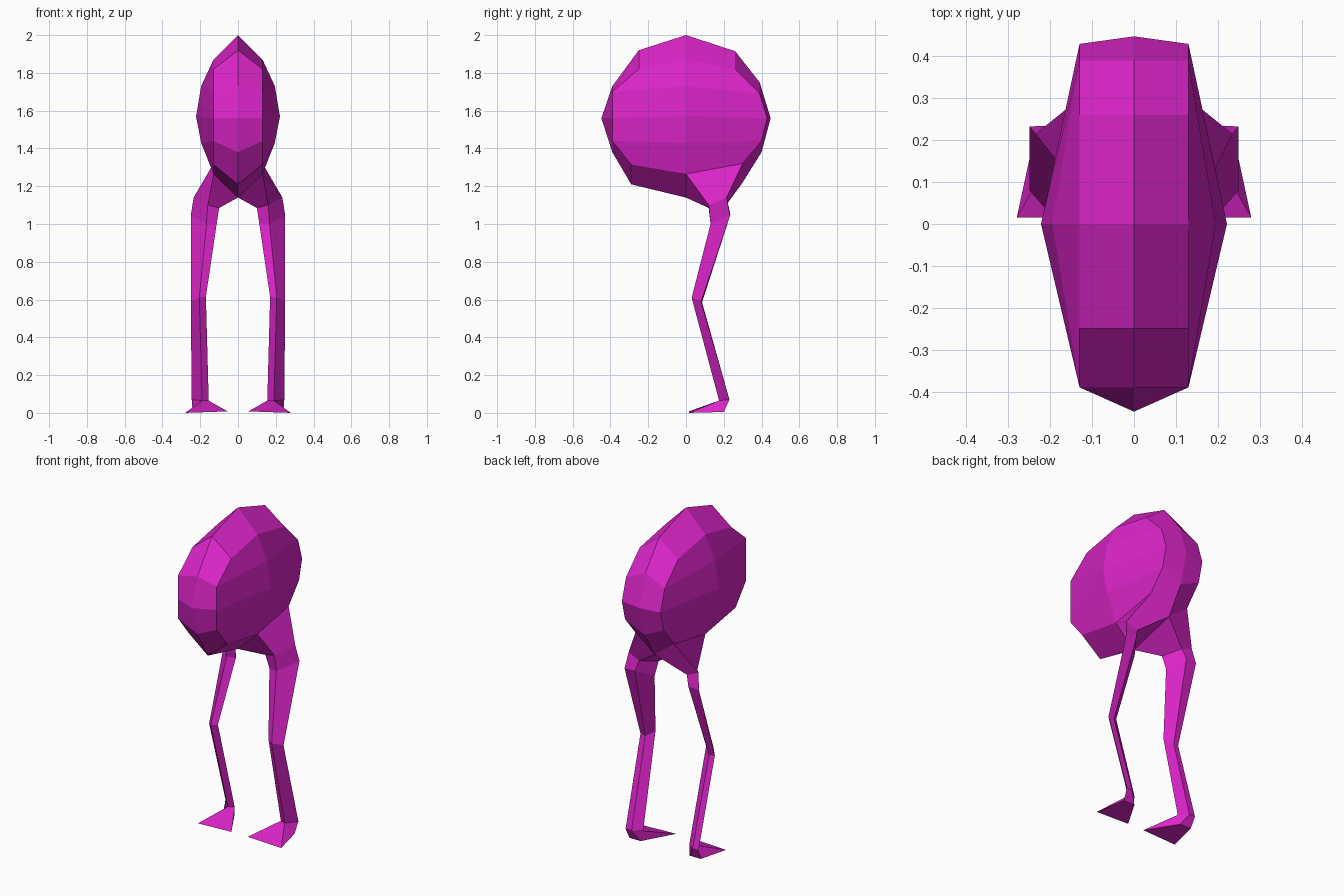
import bpy, bmesh
from mathutils import Vector

cube = bpy.data.objects.get("Cube")
if cube:
    bpy.data.objects.remove(cube)

# Single flat colour
magenta = bpy.data.materials.new("magenta")
magenta.use_nodes = True
colour = (0.71, 0.018, 0.58, 1)
magenta.diffuse_color = colour
bsdf = next(n for n in magenta.node_tree.nodes if n.type == 'BSDF_PRINCIPLED')
bsdf.inputs["Base Color"].default_value = colour


def make_object(name, polygons):
    """Flat-shaded object from polygons given by corner positions."""
    bm = bmesh.new()
    for poly in polygons:
        bm.faces.new([bm.verts.new(p) for p in poly])
    bmesh.ops.remove_doubles(bm, verts=bm.verts, dist=0.0005)
    bmesh.ops.recalc_face_normals(bm, faces=bm.faces)
    mesh = bpy.data.meshes.new(name)
    bm.to_mesh(mesh)
    bm.free()
    mesh.materials.append(magenta)
    obj = bpy.data.objects.new(name, mesh)
    bpy.context.collection.objects.link(obj)
    return obj


def flip(polygons):
    return [[Vector((-p[0], p[1], p[2])) for p in reversed(poly)] for poly in polygons]


# Body profiles as (y, z): centre ridge and side loop, from the top round the front
RIDGE = [(0, 2), (-.25, 1.92), (-.39, 1.73), (-.448, 1.56), (-.39, 1.38), (-.29, 1.21),
         (0, 1.14), (.30, 1.22), (.40, 1.38), (.448, 1.56), (.39, 1.75), (.26, 1.915)]
SIDE = [(0, 1.87), (-.25, 1.82), (-.39, 1.70), (-.39, 1.56), (-.39, 1.44), (-.29, 1.315),
        (0, 1.265), (.30, 1.32), (.40, 1.44), (.43, 1.56), (.39, 1.69), (.26, 1.82)]
r = [Vector((0, y, z)) for y, z in RIDGE]
s = [Vector((.13, y, z)) for y, z in SIDE]
m1, m2, m3 = [Vector((x, 0, z)) for x, z in ((.195, 1.73), (.222, 1.57), (.195, 1.43))]

HIP = 6  # strip section left open where the leg grows out
half = [[r[i], s[i], s[(i + 1) % 12], r[(i + 1) % 12]] for i in range(12) if i != HIP]
for k in (1, -1):  # front and back halves of the flank
    a = [s[(k * i) % 12] for i in range(7)]
    half += [[a[0], a[1], a[2], m1], [m1, a[2], a[3], m2],
             [m2, a[3], a[4], m3], [m3, a[4], a[5], a[6]]]
make_object("body", half + flip(half))

# Leg rings, each: front, outer, back, inner corner
rings = [
    [s[6], s[7], r[7], r[6]],                                                      # hip
    [(.16, .12, 1.10), (.235, .215, 1.14), (.16, .22, 1.11), (.10, .12, 1.085)],   # thigh top
    [(.167, .13, 1.00), (.25, .233, 1.045), (.18, .235, 1.05), (.113, .14, 1.00)],
    [(.205, .03, .61), (.25, .08, .59), (.215, .085, .585), (.17, .05, .615)],     # knee
    [(.19, .175, .065), (.245, .23, .07), (.205, .23, .07), (.155, .19, .065)],    # ankle
    [(.28, .015, .0), (.24, .20, .005), (.165, .20, .005), (.055, .015, .008)],    # sole
]
leg = []
for top, low in zip(rings, rings[1:]):
    leg += [[top[i], low[i], low[(i + 1) % 4], top[(i + 1) % 4]] for i in range(4)]
leg.append(rings[-1])
leg = [[Vector(p) for p in poly] for poly in leg]
make_object("left_leg", leg)
make_object("right_leg", flip(leg))
